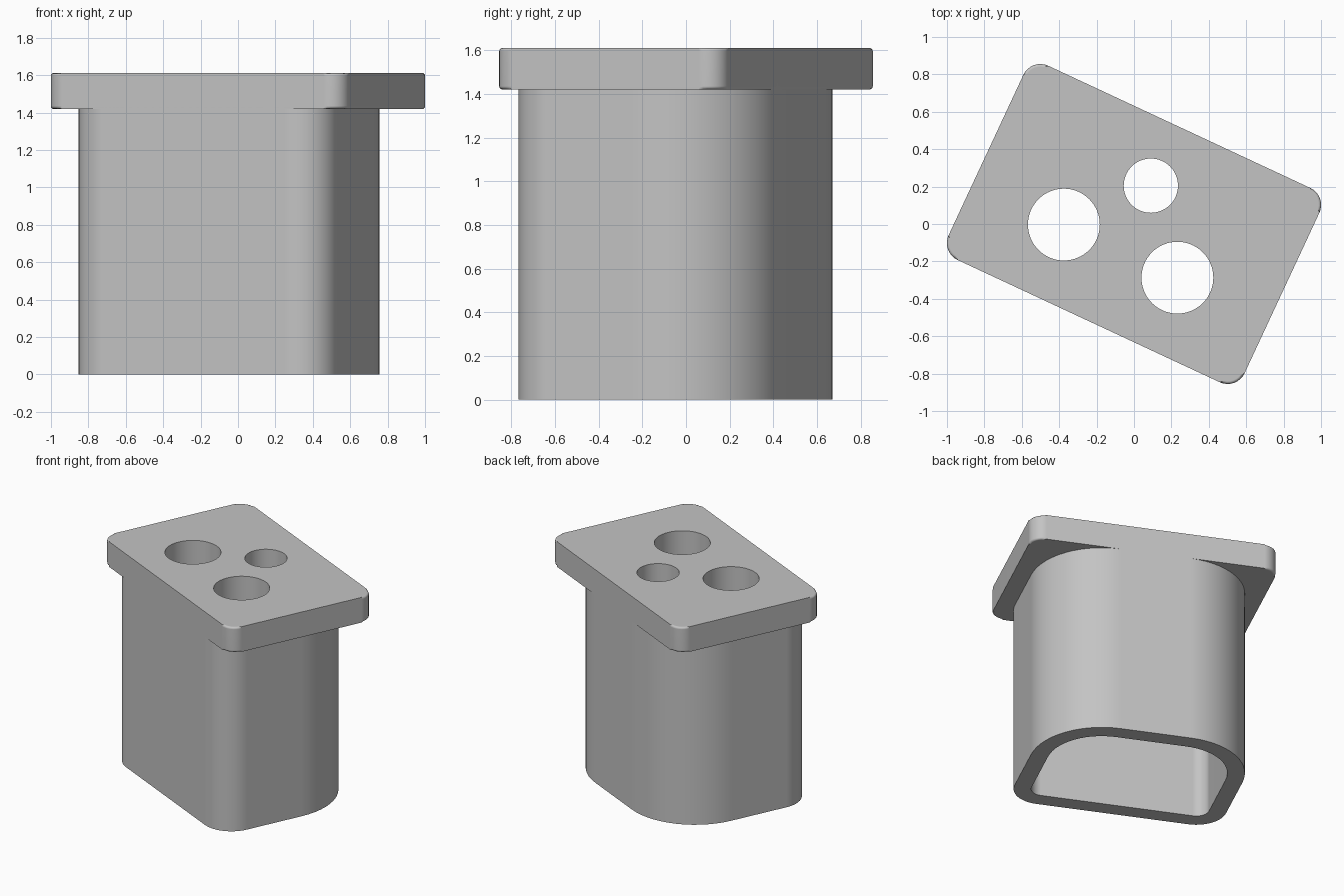
import bpy, bmesh, math
from mathutils import Matrix

if "Cube" in bpy.data.objects:
    bpy.data.objects.remove(bpy.data.objects["Cube"], do_unlink=True)

TURN = Matrix.Rotation(math.radians(-25), 4, "Z")
HALF_DEPTH = 0.573
PLATE_Z, TOP_Z = 1.42, 1.61

grey = bpy.data.materials.new("light grey")
grey.use_nodes = True
COLOUR = (0.55, 0.55, 0.55, 1)
grey.diffuse_color = COLOUR
grey.node_tree.nodes["Principled BSDF"].inputs["Base Color"].default_value = COLOUR


def outline(hx, hy, front_r, back_r, steps=14):
    """Rounded rectangle with separate front and back corner radii."""
    points = []
    corners = [(1, 1, back_r), (-1, 1, back_r), (-1, -1, front_r), (1, -1, front_r)]
    for i, (sx, sy, r) in enumerate(corners):
        for k in range(steps + 1):
            a = math.pi / 2 * (i + k / steps)
            points.append((sx * (hx - r) + r * math.cos(a), sy * (hy - r) + r * math.sin(a)))
    return points


def loop(bm, points, z):
    return [bm.verts.new((x, y, z)) for x, y in points]


def bridge(bm, a, b):
    n = len(a)
    for i in range(n):
        j = (i + 1) % n
        bm.faces.new((a[i], a[j], b[j], b[i]))


def finish(bm, name):
    bmesh.ops.recalc_face_normals(bm, faces=bm.faces)
    bm.transform(TURN)
    mesh = bpy.data.meshes.new(name)
    bm.to_mesh(mesh)
    bm.free()
    mesh.materials.append(grey)
    ob = bpy.data.objects.new(name, mesh)
    bpy.context.collection.objects.link(ob)
    return ob


def activate(ob):
    bpy.ops.object.select_all(action="DESELECT")
    ob.select_set(True)
    bpy.context.view_layer.objects.active = ob


def smooth(ob):
    activate(ob)
    bpy.ops.object.shade_smooth_by_angle(angle=math.radians(35))
    ob.modifiers.new("flat_faces", "WEIGHTED_NORMAL").keep_sharp = True


# Hollow sleeve, open at the bottom, flush with the plate's long sides
WALL, FRONT_R, BACK_R = 0.12, 0.21, 0.5
outer = outline(0.749, HALF_DEPTH, FRONT_R, BACK_R)
inner = outline(0.749 - WALL, HALF_DEPTH - WALL, FRONT_R - WALL, BACK_R - WALL)
bm = bmesh.new()
rings = [loop(bm, p, z) for p, z in
         ((outer, 0), (outer, PLATE_Z + 0.03), (inner, PLATE_Z + 0.03), (inner, 0))]
for i in range(4):
    bridge(bm, rings[i], rings[(i + 1) % 4])
smooth(finish(bm, "sleeve_body"))

# Top plate with softened rims
bm = bmesh.new()
rect = outline(0.873, HALF_DEPTH, 0.1, 0.1, 8)
low, high = loop(bm, rect, PLATE_Z), loop(bm, rect, TOP_Z)
bridge(bm, low, high)
caps = [bm.faces.new(low), bm.faces.new(high)]
rim = list({e for f in caps for e in f.edges})
bmesh.ops.bevel(bm, geom=rim, offset=0.015, segments=3, profile=0.5, affect="EDGES")
plate = finish(bm, "top_plate")

# Three round holes through the plate
for x, y, r in ((-0.375, -0.003, 0.192), (0.232, -0.287, 0.192), (0.09, 0.205, 0.145)):
    bpy.ops.mesh.primitive_cylinder_add(vertices=64, radius=r, depth=1, location=(x, y, TOP_Z))
    cutter = bpy.context.object
    cutter.name = "hole_cutter"
    cutter.hide_render = True
    cutter.data.materials.append(grey)
    activate(plate)
    cut = plate.modifiers.new("hole", "BOOLEAN")
    cut.operation, cut.solver, cut.object = "DIFFERENCE", "EXACT", cutter
    bpy.ops.object.modifier_apply(modifier=cut.name)
    bpy.data.objects.remove(cutter, do_unlink=True)
smooth(plate)
